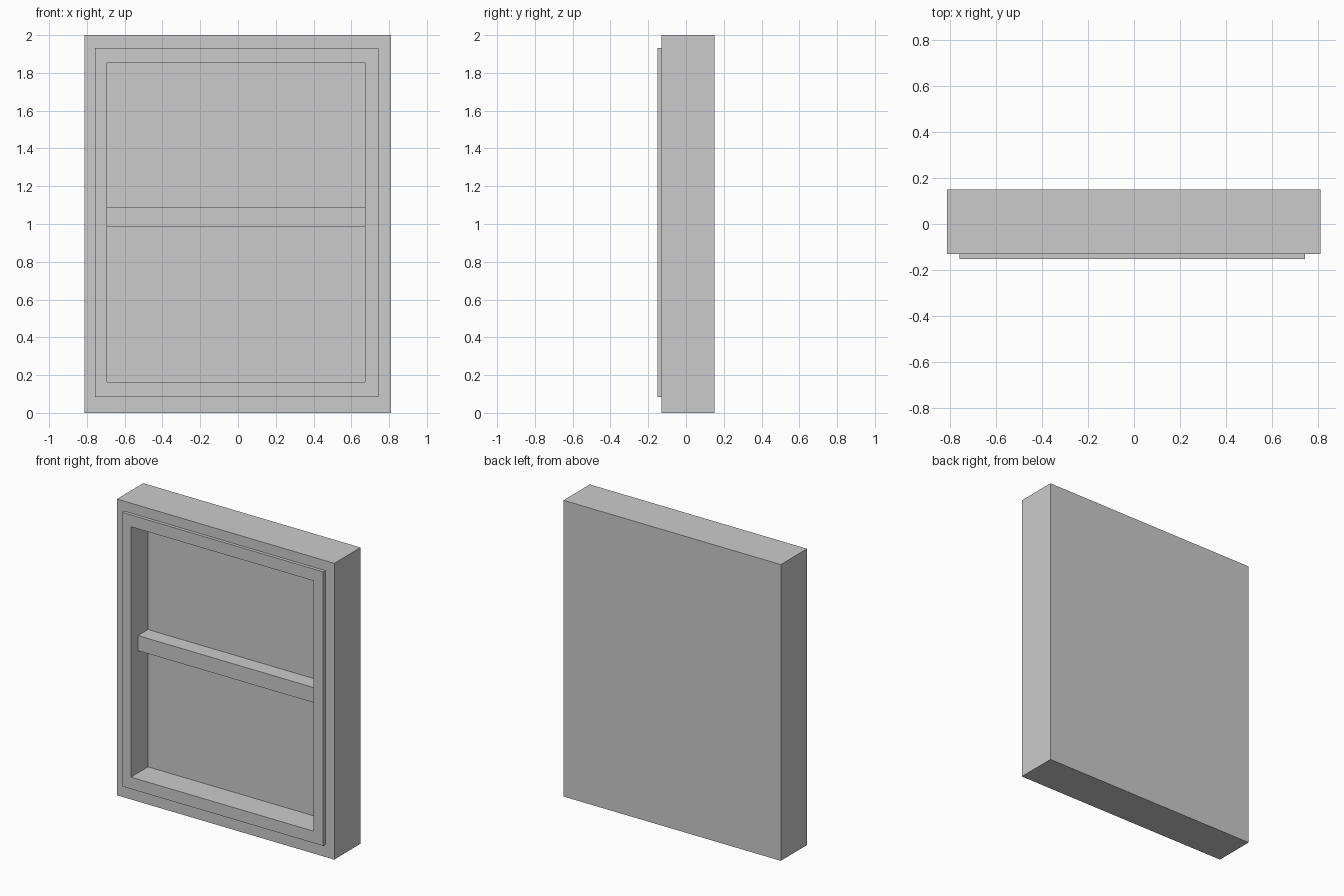
import bpy, bmesh

if "Cube" in bpy.data.objects:
    bpy.data.objects.remove(bpy.data.objects["Cube"])


def make_object(name, bm):
    bmesh.ops.recalc_face_normals(bm, faces=bm.faces)
    mesh = bpy.data.meshes.new(name)
    bm.to_mesh(mesh)
    bm.free()
    obj = bpy.data.objects.new(name, mesh)
    bpy.context.collection.objects.link(obj)
    return obj


def loft(name, sections, capped):
    """Join rectangles (x0, x1, z0, z1) placed at successive depths y."""
    bm = bmesh.new()
    loops = [[bm.verts.new(p) for p in
              ((x0, y, z0), (x1, y, z0), (x1, y, z1), (x0, y, z1))]
             for (x0, x1, z0, z1), y in sections]
    pairs = list(zip(loops, loops[1:]))
    if capped:
        bm.faces.new(loops[0])
        bm.faces.new(loops[-1])
    else:
        pairs.append((loops[-1], loops[0]))
    for a, b in pairs:
        for i in range(4):
            j = (i + 1) % 4
            bm.faces.new((a[i], a[j], b[j], b[i]))
    return make_object(name, bm)


OUTER = (-0.813, 0.81, 0.0, 2.0)
TRIM = (-0.757, 0.743, 0.083, 1.933)
OPENING = (-0.693, 0.672, 0.163, 1.853)
BACK, FRONT, TRIM_FRONT, RECESS = 0.15, -0.13, -0.152, 0.03

# Outer casing with a closed back and a recessed opening
loft("casing", [(OUTER, BACK), (OUTER, FRONT),
                (OPENING, FRONT), (OPENING, RECESS)], True)

# Raised border around the opening
loft("raised_trim", [(TRIM, FRONT), (TRIM, TRIM_FRONT),
                     (OPENING, TRIM_FRONT), (OPENING, FRONT)], False)

# Horizontal crossbar, set back inside the opening
BAR = (OPENING[0], OPENING[1], 0.988, 1.09)
loft("crossbar", [(BAR, RECESS), (BAR, -0.077)], True)
